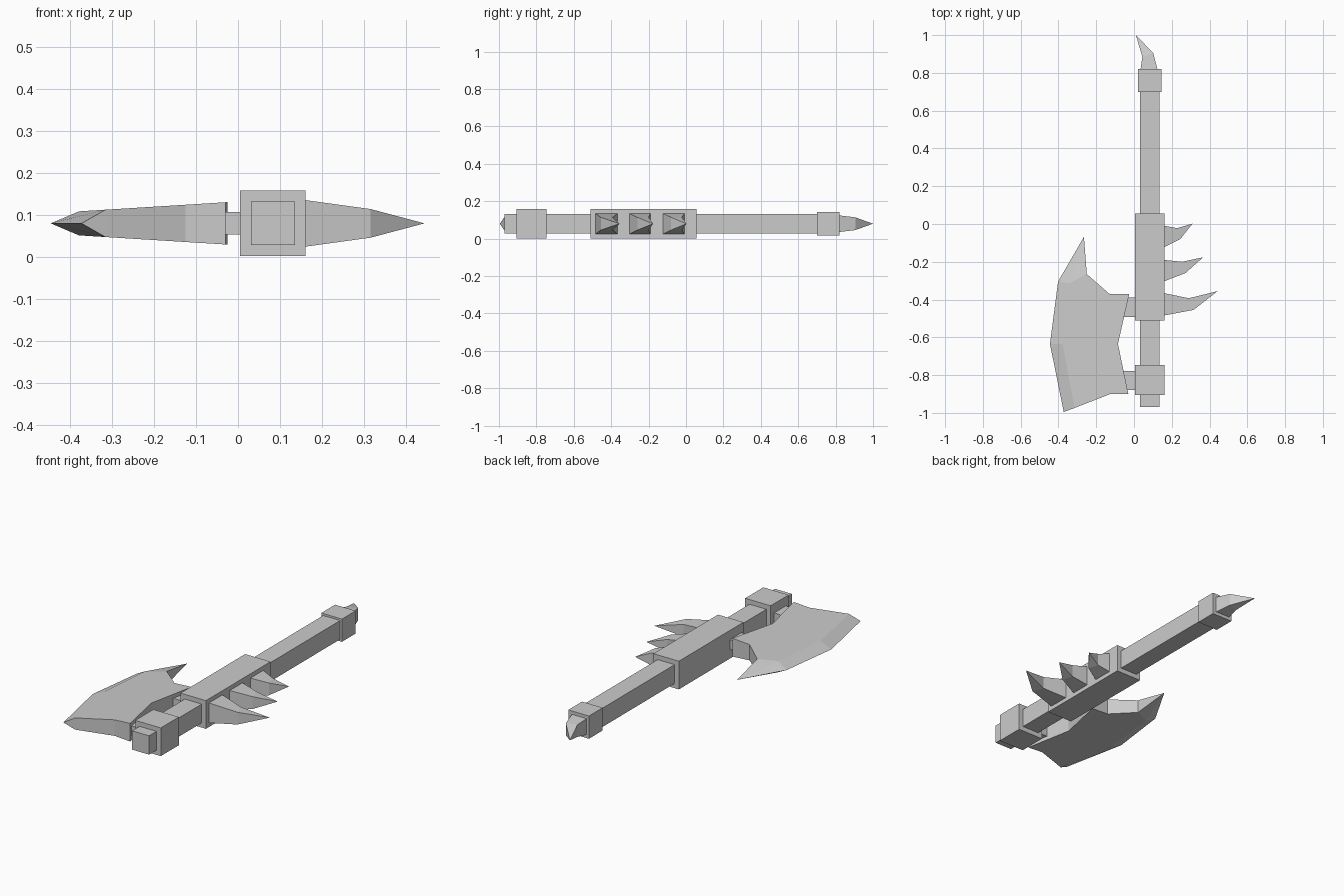
import bpy
import bmesh
from mathutils import Vector

cube = bpy.data.objects.get("Cube")
if cube:
    bpy.data.objects.remove(cube, do_unlink=True)

GREY = (0.6, 0.6, 0.6, 1.0)
grey = bpy.data.materials.new("plain grey")
grey.use_nodes = True
grey.diffuse_color = GREY
grey.node_tree.nodes["Principled BSDF"].inputs["Base Color"].default_value = GREY

CX, CZ = 0.083, 0.08  # axis of the shaft


def finish(name, bm):
    bmesh.ops.recalc_face_normals(bm, faces=bm.faces)
    mesh = bpy.data.meshes.new(name)
    bm.to_mesh(mesh)
    bm.free()
    mesh.materials.append(grey)
    obj = bpy.data.objects.new(name, mesh)
    bpy.context.collection.objects.link(obj)


def box(name, x, y, half_z):
    bm = bmesh.new()
    bmesh.ops.create_cube(bm, size=1)
    size = Vector((x[1] - x[0], y[1] - y[0], 2 * half_z))
    mid = Vector(((x[0] + x[1]) / 2, (y[0] + y[1]) / 2, CZ))
    for v in bm.verts:
        v.co = v.co * size + mid
    finish(name, bm)


def claw(name, base, middle, tip, half_base, half_middle):
    """Bent four-sided spike: two rectangular rings closing on a point."""
    bm = bmesh.new()
    rings = []
    for (a, b), h in ((base, half_base), (middle, half_middle)):
        rings.append([bm.verts.new((p[0], p[1], CZ + s * h))
                      for p, s in ((a, 1), (b, 1), (b, -1), (a, -1))])
    point = bm.verts.new((*tip, CZ))
    low, high = rings
    bm.faces.new(low)
    for i in range(4):
        j = (i + 1) % 4
        bm.faces.new((low[i], low[j], high[j], high[i]))
        bm.faces.new((high[i], high[j], point))
    finish(name, bm)


# Shaft and the square sleeves around it
for name, half, y in (("shaft", 0.052, (-0.97, 0.8)),
                      ("grip_block", 0.078, (-0.51, 0.055)),
                      ("head_collar", 0.078, (-0.905, -0.747)),
                      ("pommel_collar", 0.063, (0.7, 0.82))):
    box(name, (CX - half, CX + half), y, half)

# Lugs that carry the blade
box("upper_lug", (-0.08, 0.02), (-0.492, -0.39), 0.027)
box("lower_lug", (-0.08, 0.02), (-0.88, -0.777), 0.027)

# Hooked pommel and three side spikes
claw("pommel_claw", ((0.034, 0.815), (0.125, 0.815)),
     ((0.044, 0.885), (0.102, 0.905)), (0.01, 1.0), 0.045, 0.034)
claw("front_spike", ((0.155, -0.485), (0.155, -0.365)),
     ((0.315, -0.455), (0.29, -0.393)), (0.443, -0.355), 0.056, 0.034)
claw("middle_spike", ((0.155, -0.305), (0.155, -0.19)),
     ((0.272, -0.26), (0.255, -0.2)), (0.366, -0.176), 0.056, 0.034)
claw("rear_spike", ((0.155, -0.125), (0.155, -0.008)),
     ((0.245, -0.08), (0.228, -0.022)), (0.31, 0.002), 0.056, 0.034)

# Blade: tapered cheeks, then a bevel down to the cutting edge
back = [(-0.25, -0.265), (-0.13, -0.37), (-0.025, -0.37),
        (-0.085, -0.635), (-0.03, -0.9), (-0.125, -0.9)]
bevel = [(-0.315, -0.974), (-0.378, -0.635), (-0.345, -0.315)]
cutting = [(-0.372, -0.995), (-0.445, -0.635), (-0.402, -0.305), (-0.265, -0.068)]

bm = bmesh.new()
edge = [bm.verts.new((x, y, CZ)) for x, y in cutting]
sides = []
for s in (1, -1):
    cheek = [bm.verts.new((x, y, CZ + s * (0.052 + 0.062 * x))) for x, y in back + bevel]
    sides.append(cheek)
    inner = cheek[len(back):]
    face = bm.faces.new(cheek)
    for i in range(2):
        bm.faces.new((inner[i], inner[i + 1], edge[i + 1], edge[i]))
    bm.faces.new((inner[2], edge[3], edge[2]))
    bm.faces.new((inner[2], cheek[0], edge[3]))
    bmesh.ops.triangulate(bm, faces=[face])
top, bottom = sides
for i in range(len(back)):
    bm.faces.new((top[i], top[i + 1], bottom[i + 1], bottom[i]))
bm.faces.new((top[0], bottom[0], edge[3]))
bm.faces.new((top[len(back)], bottom[len(back)], edge[0]))
finish("blade", bm)
